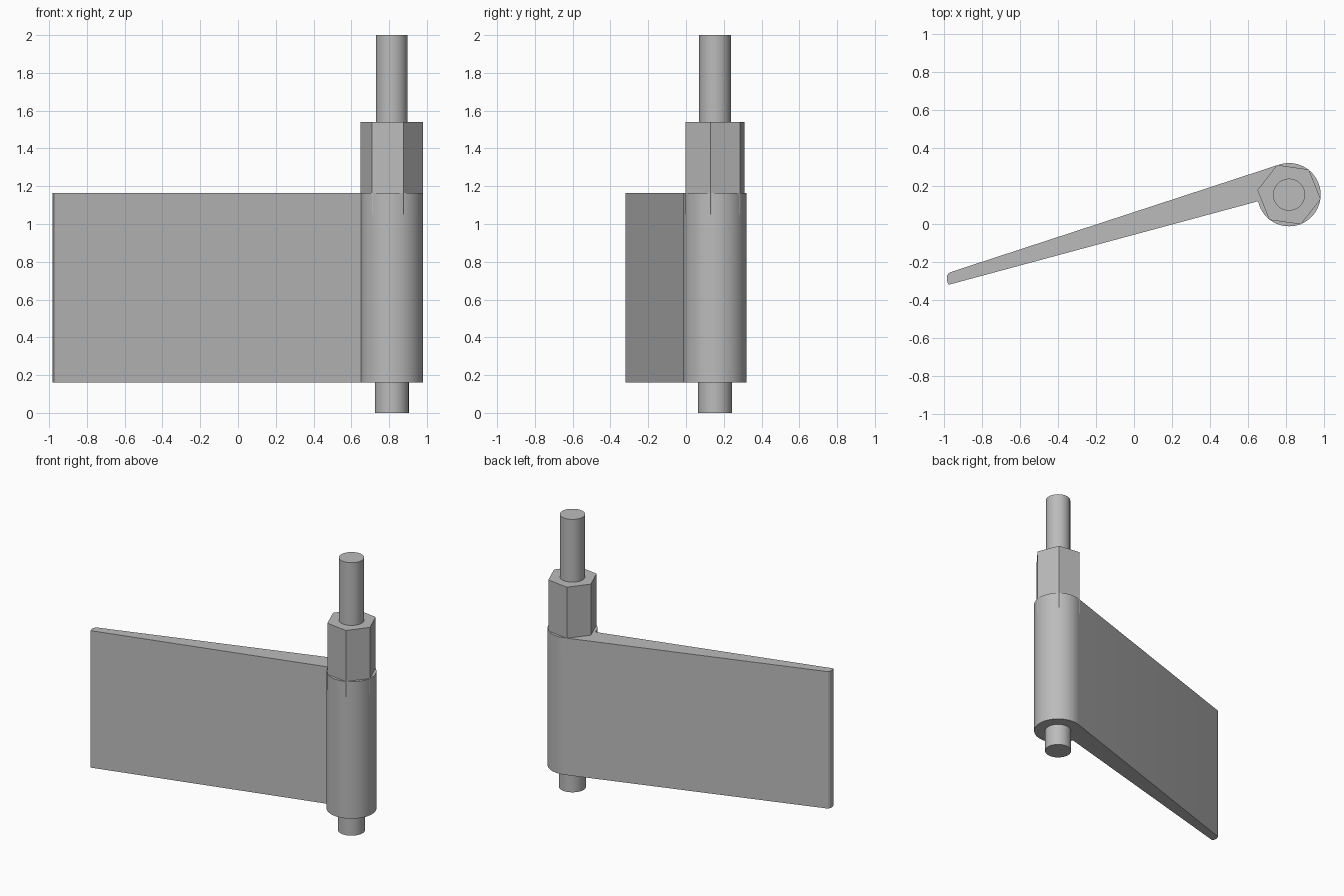
import bpy
import bmesh
from math import sin, cos, radians

cube = bpy.data.objects.get("Cube")
if cube:
    bpy.data.objects.remove(cube, do_unlink=True)

grey = bpy.data.materials.new("plain grey")
grey.use_nodes = True
colour = (0.5, 0.5, 0.5, 1)
grey.diffuse_color = colour
grey.node_tree.nodes["Principled BSDF"].inputs["Base Color"].default_value = colour

CX, CY = 0.814, 0.154   # hinge axis
BARREL_R = 0.166


def arc(radius, start, end, steps):
    """Points on an arc around the hinge axis, angles in degrees."""
    angles = [radians(start + (end - start) * i / steps) for i in range(steps + 1)]
    return [(CX + radius * cos(a), CY + radius * sin(a)) for a in angles]


def extrude(name, outline, z0, z1, smooth=True):
    """Closed prism from a flat outline."""
    bm = bmesh.new()
    base = bm.faces.new([bm.verts.new((x, y, z0)) for x, y in outline])
    top = bmesh.ops.extrude_face_region(bm, geom=[base])["geom"]
    verts = [v for v in top if isinstance(v, bmesh.types.BMVert)]
    bmesh.ops.translate(bm, vec=(0, 0, z1 - z0), verts=verts)
    bmesh.ops.recalc_face_normals(bm, faces=bm.faces)
    mesh = bpy.data.meshes.new(name)
    bm.to_mesh(mesh)
    bm.free()
    mesh.materials.append(grey)
    obj = bpy.data.objects.new(name, mesh)
    bpy.context.collection.objects.link(obj)
    if smooth:
        bpy.ops.object.select_all(action="DESELECT")
        obj.select_set(True)
        bpy.context.view_layer.objects.active = obj
        bpy.ops.object.shade_smooth_by_angle(angle=radians(25))
    return obj


def cylinder(name, radius, z0, z1):
    return extrude(name, arc(radius, 0, 360, 64)[:-1], z0, z1)


# Tapered blade with a softened tip, running into the round barrel
tip = [(-0.955, -0.25), (-0.972, -0.257), (-0.981, -0.27), (-0.983, -0.285),
       (-0.98, -0.305), (-0.973, -0.319)]
extrude("blade_and_barrel", arc(BARREL_R, -168, 108, 56) + tip, 0.16, 1.165)

# Hexagonal collar, its corners just breaking the barrel surface
extrude("hex_collar", arc(0.168, -8, 352, 6)[:-1], 1.05, 1.54, smooth=False)

# Pins above and below
cylinder("upper_pin", 0.084, 1.5, 2.0)
cylinder("lower_pin", 0.09, 0.0, 0.2)
